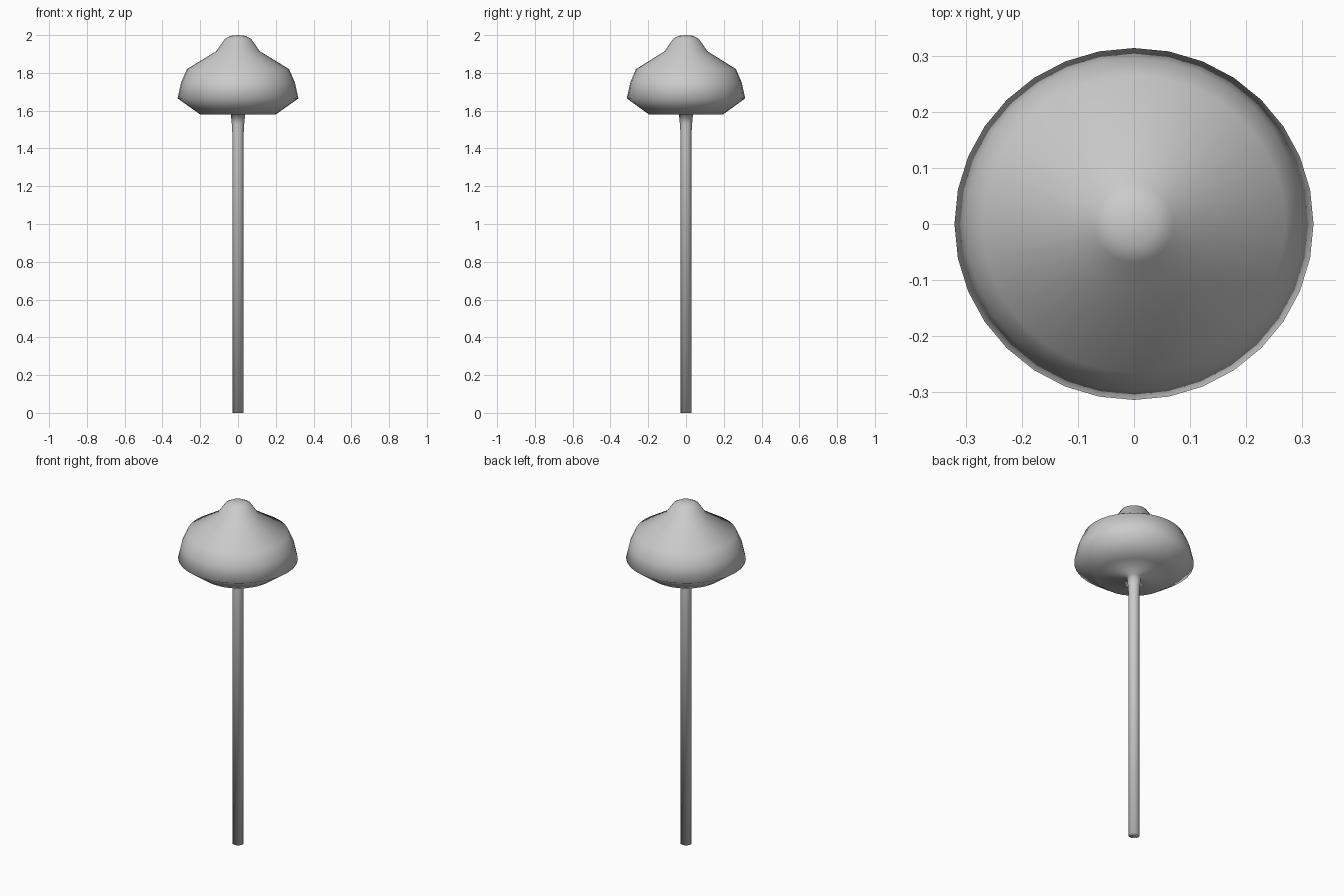
import bpy
import bmesh
from math import cos, sin, tau

cube = bpy.data.objects.get("Cube")
if cube:
    bpy.data.objects.remove(cube, do_unlink=True)

SIDES = 32
DEPTH_SCALE = 0.98

grey = bpy.data.materials.new("plain_grey")
grey.use_nodes = True
colour = (0.6, 0.6, 0.6, 1)
grey.diffuse_color = colour
grey.node_tree.nodes["Principled BSDF"].inputs["Base Color"].default_value = colour

# Radius and height, from the foot of the stem to the tip of the cap
stem_profile = [(0.03, 0), (0.03, 1.48), (0.033, 1.53), (0.038, 1.58)]
cap_profile = [(0.2, 1.58), (0.32, 1.665), (0.301, 1.75), (0.27, 1.82),
               (0.115, 1.915), (0.07, 1.98), (0.04, 1.996)]


def ring(bm, radius, height):
    return [bm.verts.new((radius * cos(tau * i / SIDES),
                          radius * sin(tau * i / SIDES) * DEPTH_SCALE, height))
            for i in range(SIDES)]


def fan(bm, loop, height):
    tip = bm.verts.new((0, 0, height))
    for i in range(SIDES):
        bm.faces.new((loop[i], loop[(i + 1) % SIDES], tip))


# Stem and cap are one continuous turned surface
bm = bmesh.new()
rings = [ring(bm, r, z) for r, z in stem_profile + cap_profile]
for low, high in zip(rings, rings[1:]):
    for i in range(SIDES):
        j = (i + 1) % SIDES
        bm.faces.new((low[i], low[j], high[j], high[i]))

# Foot disc and rounded tip
bm.faces.new(rings[0])
fan(bm, rings[-1], 2.0)

bmesh.ops.recalc_face_normals(bm, faces=bm.faces)
for face in bm.faces:
    face.smooth = True

mesh = bpy.data.meshes.new("mushroom")
bm.to_mesh(mesh)
bm.free()
mesh.materials.append(grey)
bpy.context.collection.objects.link(bpy.data.objects.new("mushroom", mesh))
